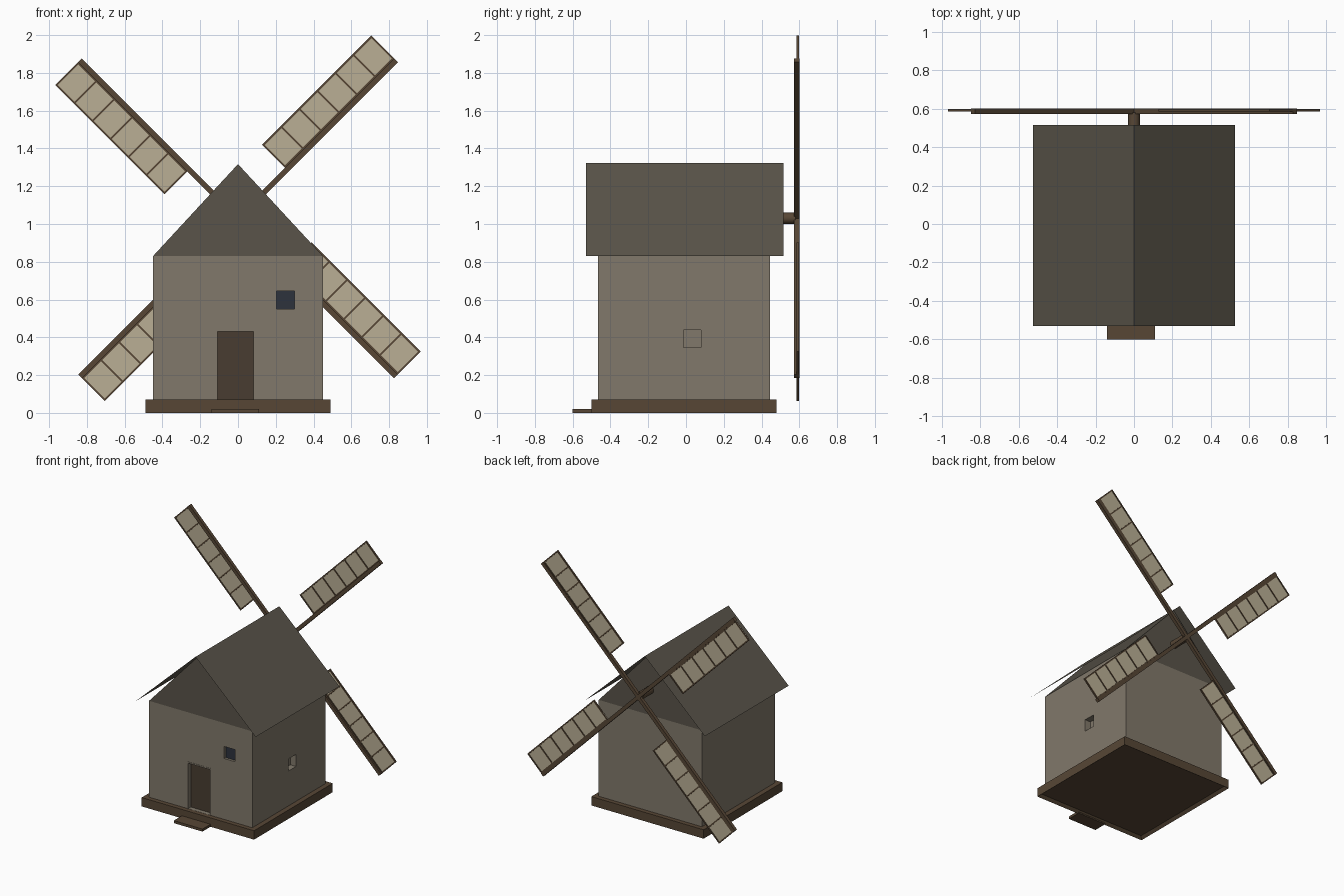
import bpy, bmesh, math
from mathutils import Matrix, Vector

if "Cube" in bpy.data.objects:
    bpy.data.objects.remove(bpy.data.objects["Cube"])


def material(name, rgb):
    m = bpy.data.materials.new(name)
    m.diffuse_color = (*rgb, 1)
    m.use_nodes = True
    m.node_tree.nodes["Principled BSDF"].inputs["Base Color"].default_value = m.diffuse_color
    return m


WALL = material("plaster", (0.22, 0.19, 0.145))
ROOF = material("slate", (0.10, 0.088, 0.067))
WOOD = material("wood", (0.095, 0.062, 0.036))
DOOR = material("dark_wood", (0.065, 0.046, 0.031))
CLOTH = material("canvas", (0.49, 0.43, 0.30))
GLASS = material("glass", (0.026, 0.032, 0.046))


def finish(bm, name, mat):
    bmesh.ops.recalc_face_normals(bm, faces=bm.faces[:])
    me = bpy.data.meshes.new(name)
    bm.to_mesh(me)
    bm.free()
    ob = bpy.data.objects.new(name, me)
    bpy.context.collection.objects.link(ob)
    me.materials.append(mat)
    return ob


def add_box(bm, lo, hi):
    lo, hi = Vector(lo), Vector(hi)
    mat = Matrix.Translation((lo + hi) / 2) @ Matrix.Diagonal((*(hi - lo), 1))
    bmesh.ops.create_cube(bm, size=1, matrix=mat)


def boxes(name, mat, *bounds):
    bm = bmesh.new()
    for lo, hi in bounds:
        add_box(bm, lo, hi)
    return finish(bm, name, mat)


# plinth with a shallow hollow underneath, and the doorstep
bm = bmesh.new()
add_box(bm, (-0.49, -0.5, 0), (0.49, 0.48, 0.07))
bm.normal_update()
under = min(bm.faces, key=lambda f: f.calc_center_median().z)
bmesh.ops.inset_region(bm, faces=[under], thickness=0.03)
bmesh.ops.translate(bm, verts=under.verts[:], vec=(0, 0, 0.02))
finish(bm, "plinth", WOOD)
boxes("doorstep", WOOD, ((-0.14, -0.6, 0), (0.11, -0.49, 0.02)))

# walls with recesses for the door and two windows
walls = boxes("walls", WALL, ((-0.45, -0.465, 0.06), (0.45, 0.445, 0.83)))
cutter = boxes("wall_cutter", WALL,
               ((-0.115, -0.6, 0.071), (0.09, -0.425, 0.44)),
               ((0.205, -0.6, 0.55), (0.298, -0.435, 0.645)),
               ((0.40, -0.012, 0.345), (0.6, 0.08, 0.44)))
cutter.hide_render = True
mod = walls.modifiers.new("openings", "BOOLEAN")
mod.operation, mod.object, mod.solver = "DIFFERENCE", cutter, "EXACT"
bpy.context.view_layer.objects.active = walls
bpy.ops.object.modifier_apply(modifier=mod.name)
bpy.data.objects.remove(cutter)

# door, its frame and the front window pane
boxes("door", DOOR, ((-0.115, -0.432, 0.071), (0.09, -0.42, 0.43)))
boxes("door_frame", WALL,
      ((-0.117, -0.467, 0.07), (-0.108, -0.43, 0.43)),
      ((0.083, -0.467, 0.07), (0.092, -0.43, 0.43)),
      ((-0.117, -0.467, 0.43), (0.092, -0.43, 0.441)))
boxes("window_pane", GLASS, ((0.205, -0.445, 0.55), (0.298, -0.43, 0.645)))

# gable block
bm = bmesh.new()
tri = bm.faces.new([bm.verts.new(p) for p in
                    ((-0.45, -0.465, 0.83), (0.45, -0.465, 0.83), (0, -0.465, 1.317))])
ext = bmesh.ops.extrude_face_region(bm, geom=[tri], use_keep_orig=True)
bmesh.ops.translate(bm, vec=(0, 0.91, 0),
                    verts=[v for v in ext["geom"] if isinstance(v, bmesh.types.BMVert)])
finish(bm, "gables", ROOF)

# thin overhanging roof sheet
bm = bmesh.new()
rows = [[bm.verts.new((x, y, z)) for x, z in ((-0.525, 0.83), (0, 1.322), (0.525, 0.83))]
        for y in (-0.53, 0.515)]
for i in range(2):
    bm.faces.new((rows[0][i], rows[0][i + 1], rows[1][i + 1], rows[1][i]))
finish(bm, "roof", ROOF)

# round shaft carrying the sails
bm = bmesh.new()
bmesh.ops.create_cone(bm, cap_ends=True, segments=16, radius1=0.03, radius2=0.03, depth=0.15,
                      matrix=Matrix.Translation((0, 0.505, 1.03)) @ Matrix.Rotation(math.pi / 2, 4, "X"))
shaft = finish(bm, "sail_shaft", WOOD)
bpy.ops.object.select_all(action="DESELECT")
shaft.select_set(True)
bpy.context.view_layer.objects.active = shaft
bpy.ops.object.shade_smooth_by_angle()

# four sails: spar, lattice and canvas, modelled along +x and turned about the shaft
U0, U1, V = 0.365, 1.183, 0.183
for k in range(4):
    turn = Matrix.Translation((0, 0, 1.03)) @ Matrix.Rotation(-math.radians(45 + 90 * k), 4, "Y")
    bars = [((U0, 0.585, v - 0.005), (U1, 0.597, v + 0.005)) for v in (0.017, V - 0.003)]
    for i in range(7):
        u = U0 + 0.005 + (U1 - U0 - 0.01) * i / 6
        bars.append(((u - 0.005, 0.585, 0.01), (u + 0.005, 0.597, V)))
    parts = [
        boxes(f"spar_{k + 1}", WOOD, ((0, 0.573, -0.014), (U1, 0.6, 0.014))),
        boxes(f"sail_lattice_{k + 1}", WOOD, *bars),
        boxes(f"sail_canvas_{k + 1}", CLOTH, ((U0, 0.589, 0.01), (U1, 0.593, V))),
    ]
    for p in parts:
        p.data.transform(turn)
